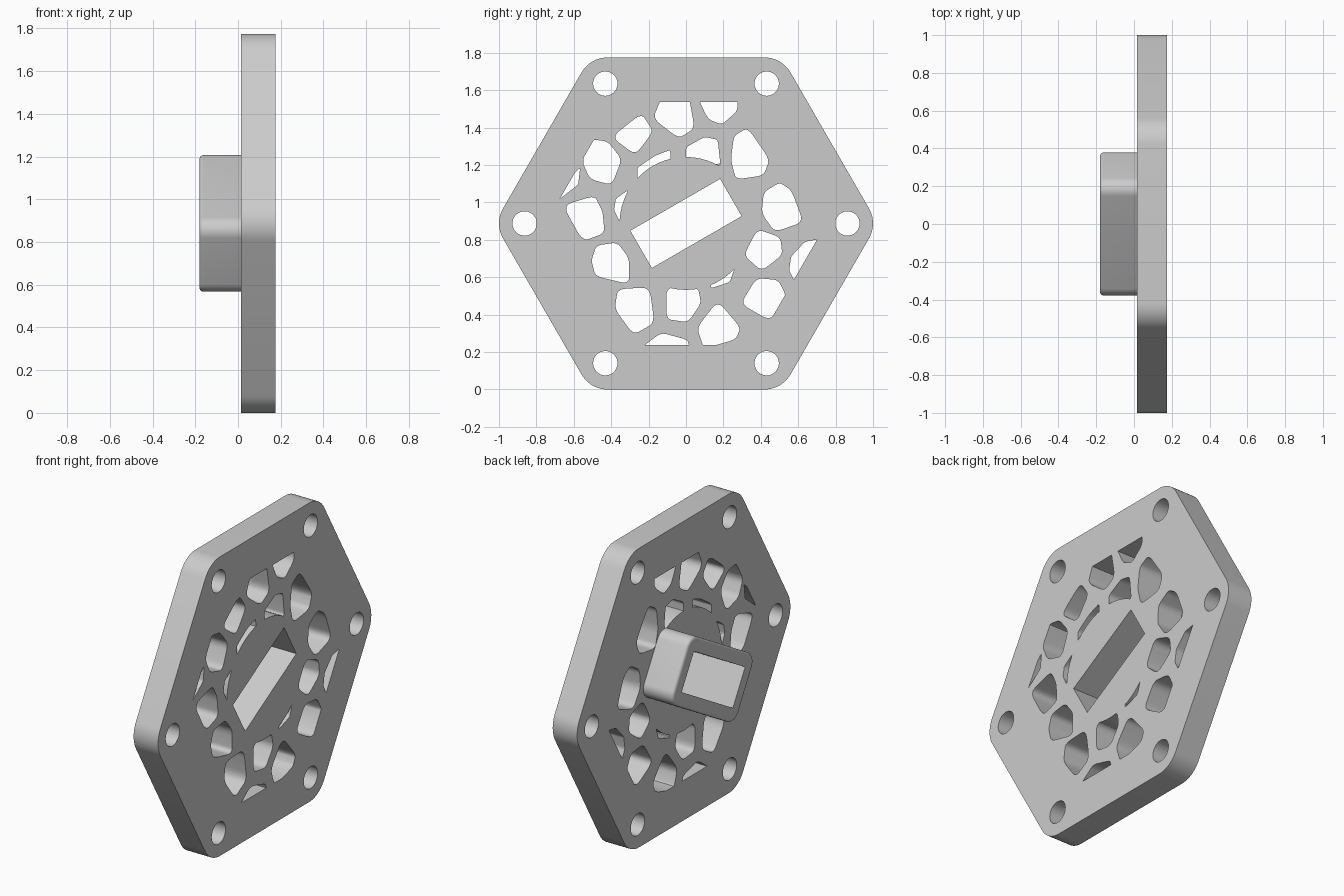
import bpy, bmesh
from math import sin, cos, pi, radians
from mathutils import Vector

default_cube = bpy.data.objects.get("Cube")
if default_cube:
    bpy.data.objects.remove(default_cube, do_unlink=True)

CENTRE = Vector((0, 0.8875))       # plate centre in (y, z)
BACK, FACE, BOSS_END = 0.015, 0.175, -0.18
TILT = radians(30)

grey = bpy.data.materials.new("light_grey")
grey.use_nodes = True
grey.diffuse_color = (0.6, 0.6, 0.6, 1)
grey.node_tree.nodes["Principled BSDF"].inputs["Base Color"].default_value = grey.diffuse_color


def ring(centre, radius, count, start=0.0):
    """Regular polygon in the (y, z) plane."""
    return [centre + radius * Vector((cos(start + 2 * pi * i / count),
                                      sin(start + 2 * pi * i / count)))
            for i in range(count)]


def rounded(corner_centres, radius, start, steps=10):
    """Outline with one exact arc around each corner centre."""
    sweep = 2 * pi / len(corner_centres)
    outline = []
    for i, centre in enumerate(corner_centres):
        for s in range(steps + 1):
            angle = start + sweep * (i - 0.5 + s / steps)
            outline.append(centre + radius * Vector((cos(angle), sin(angle))))
    return outline


def soften(corners, amount, steps=6):
    """Replace each corner by a curve that starts part way along its edges."""
    outline = []
    for i, corner in enumerate(corners):
        before, after = corners[i - 1], corners[(i + 1) % len(corners)]
        a, b = corner.lerp(before, amount), corner.lerp(after, amount)
        for s in range(steps + 1):
            t = s / steps
            outline.append(a.lerp(corner, t).lerp(corner.lerp(b, t), t))
    return outline


def tilted_box(half_length, half_width):
    """Corners of a rectangle turned with the slot, counter-clockwise."""
    along = Vector((cos(TILT), sin(TILT)))
    across = Vector((-sin(TILT), cos(TILT)))
    return [CENTRE + u * half_length * along + v * half_width * across
            for u, v in ((1, 1), (-1, 1), (-1, -1), (1, -1))]


def prism(name, outlines, x0, x1, end_bevel=0.0):
    """Extrude closed outlines along x into one object."""
    bm = bmesh.new()
    for outline in outlines:
        low = [bm.verts.new((x0, p.x, p.y)) for p in outline]
        high = [bm.verts.new((x1, p.x, p.y)) for p in outline]
        bm.faces.new(low)
        bm.faces.new(high)
        for i in range(len(outline)):
            bm.faces.new((low[i - 1], low[i], high[i], high[i - 1]))
    bmesh.ops.recalc_face_normals(bm, faces=bm.faces)
    if end_bevel:
        rim = [e for e in bm.edges if all(abs(v.co.x - x0) < 1e-5 for v in e.verts)]
        bmesh.ops.bevel(bm, geom=rim, offset=end_bevel, segments=4,
                        profile=0.5, affect='EDGES')
    mesh = bpy.data.meshes.new(name)
    bm.to_mesh(mesh)
    bm.free()
    mesh.materials.append(grey)
    obj = bpy.data.objects.new(name, mesh)
    bpy.context.collection.objects.link(obj)
    return obj


def combine(target, tool, operation):
    mod = target.modifiers.new("cut", 'BOOLEAN')
    mod.operation, mod.object, mod.solver = operation, tool, 'EXACT'
    bpy.context.view_layer.objects.active = target
    bpy.ops.object.modifier_apply(modifier=mod.name)


cells = []


def cell(*corners, soft=0.27, grow=1.06):
    """Add one irregular window; it is grown a little to offset its softening."""
    points = [Vector(c) for c in corners]
    middle = sum(points, Vector((0, 0))) / len(points)
    cells.append(soften([middle + grow * (p - middle) for p in points], soft))


# Windows along the top
cell((-.12, 1.57), (.01, 1.57), (.04, 1.4), (-.04, 1.35), (-.17, 1.45))
cell((.06, 1.58), (.27, 1.58), (.27, 1.49), (.19, 1.42), (.12, 1.45))
cell((-.24, 1.47), (-.18, 1.38), (-.27, 1.26), (-.39, 1.35))
# Windows down the -y side
cell((-.5, 1.33), (-.42, 1.32), (-.35, 1.23), (-.4, 1.1), (-.51, 1.13), (-.55, 1.22))
cell((-.57, 1.18), (-.58, 1.095), (-.7, 1.0), (-.7, 1.05), soft=.1)
cell((-.49, 1.03), (-.45, .95), (-.44, .84), (-.55, .8), (-.65, .98))
cell((-.37, .78), (-.31, .7), (-.31, .57), (-.48, .61), (-.5, .69), (-.475, .765))
# Windows along the bottom
cell((-.36, .53), (-.2, .54), (-.175, .36), (-.28, .3), (-.375, .43))
cell((-.25, .21), (-.13, .3), (.0, .265), (.02, .21), soft=.2)
cell((-.1, .54), (.06, .54), (.075, .46), (.01, .365), (-.1, .38))
cell((.17, .465), (.285, .33), (.26, .27), (.1, .225), (.065, .33))
# Windows up the +y side
cell((.38, .59), (.49, .58), (.53, .5), (.45, .375), (.3, .46))
cell((.385, .85), (.5, .81), (.51, .72), (.405, .64), (.315, .72))
cell((.72, .8), (.635, .785), (.565, .71), (.555, .64), (.59, .57), soft=.15)
cell((.5, 1.1), (.56, 1.06), (.62, .9), (.475, .85), (.41, .945), (.42, 1.05))
cell((.33, 1.39), (.44, 1.23), (.41, 1.15), (.27, 1.13), (.245, 1.23), (.26, 1.35))
# Windows trimmed by the round hub
cell((-.31, 1.065), (-.375, 1.02), (-.385, .96), (-.35, .89), (-.28, .95), soft=.15, grow=1)
cell((-.26, 1.11), (-.26, 1.185), (-.165, 1.25), (-.085, 1.28), (-.08, 1.2), soft=.15, grow=1)
cell((0, 1.2), (0, 1.295), (.1, 1.35), (.17, 1.335), (.185, 1.19), soft=.18, grow=1)
cell((.26, .65), (.235, .575), (.13, .54), (.15, .62), soft=.15, grow=1)

# Trim the windows to the ring between the hub and an inner hexagon
far, near = FACE + 0.1, BACK - 0.1
windows = prism("window_cutter", cells, near, far)
hub = prism("hub_trim", [ring(CENTRE, 0.355, 96)], near - 0.1, far + 0.1)
border = prism("border_trim", [ring(CENTRE, 0.65 / cos(pi / 6), 6)], near - 0.1, far + 0.1)
combine(windows, hub, 'DIFFERENCE')
combine(windows, border, 'INTERSECT')

# Bolt holes and the tilted slot
bolts = prism("bolt_cutter", [ring(c, 0.065, 40) for c in ring(CENTRE, 0.863, 6)], near, far)
slot = prism("slot_cutter", [tilted_box(0.277, 0.115)], BOSS_END - 0.1, far)

# Hexagonal plate with rounded corners
corner_radius = 0.16
plate_outline = rounded(ring(CENTRE, 1 - corner_radius, 6), corner_radius, 0)
plate = prism("hexagon_plate", [plate_outline], BACK, FACE)
for tool in (windows, bolts, slot):
    combine(plate, tool, 'DIFFERENCE')

# Rounded boss around the slot
boss_radius = 0.07
boss_outline = rounded(tilted_box(0.2835, 0.125), boss_radius, TILT + pi / 4)
boss = prism("slot_boss", [boss_outline], BOSS_END, BACK, end_bevel=0.018)
combine(boss, slot, 'DIFFERENCE')

for helper in (windows, hub, border, bolts, slot):
    bpy.data.objects.remove(helper, do_unlink=True)

for part in (plate, boss):
    bpy.ops.object.select_all(action='DESELECT')
    part.select_set(True)
    bpy.context.view_layer.objects.active = part
    bpy.ops.object.shade_smooth_by_angle(angle=radians(30))
